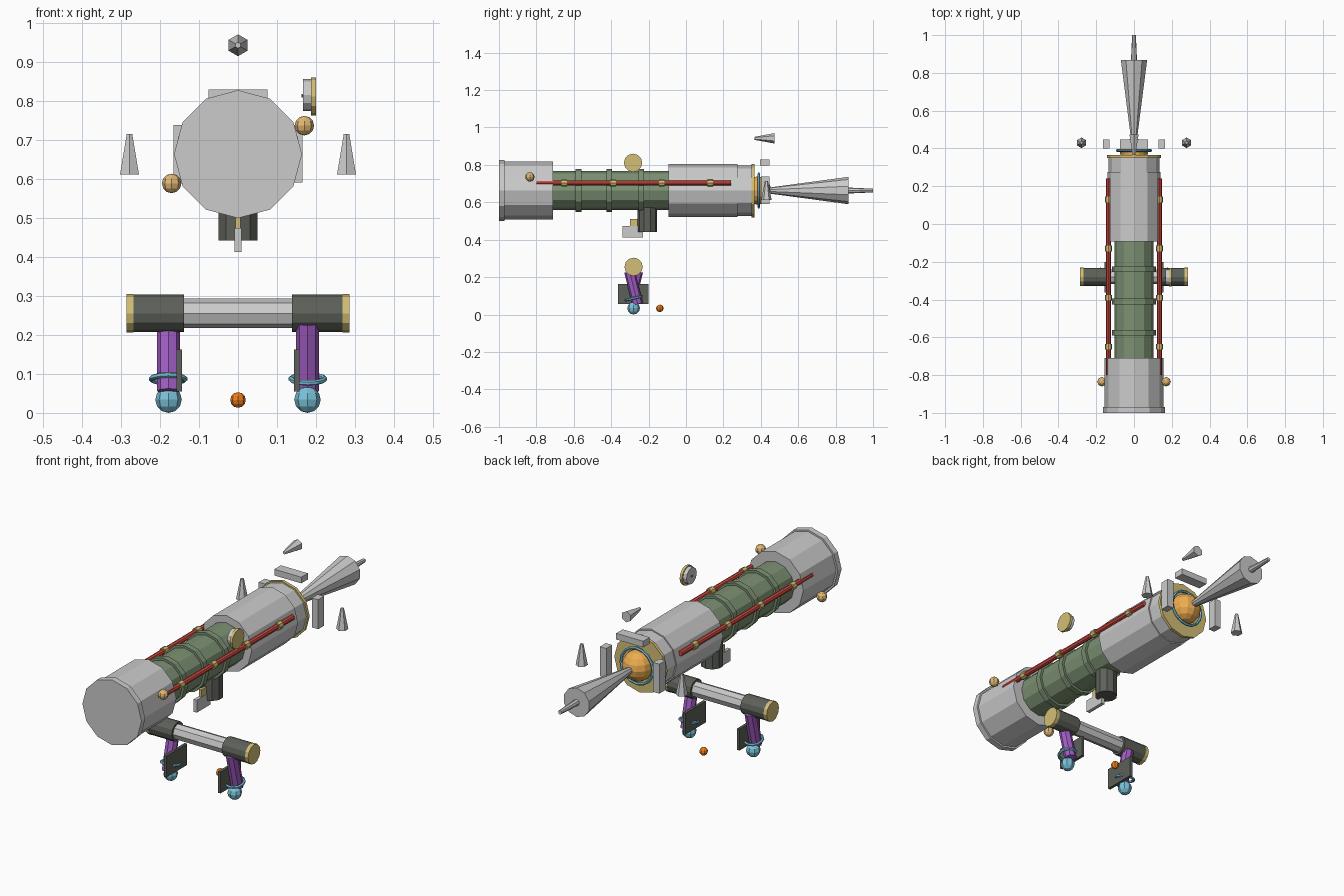
import bpy, bmesh
from math import pi
from mathutils import Matrix, Euler

if "Cube" in bpy.data.objects:
    bpy.data.objects.remove(bpy.data.objects["Cube"])

COLORS = {
    "green": (.20, .28, .17), "dark": (.11, .12, .10), "red": (.65, .07, .05),
    "gold": (.65, .52, .18), "brass": (.75, .48, .18), "amber": (.85, .42, .08),
    "purple": (.36, .11, .55), "teal": (.20, .55, .70), "orange": (.85, .20, .01),
}
ROT = {"x": (0, pi / 2, 0), "y": (-pi / 2, 0, 0), "z": (0, 0, 0)}
CZ = .663      # height of the tube axis
AY = -.28      # y of the axle


def add(name, bm, loc, rot=(0, 0, 0), color=None):
    me = bpy.data.meshes.new(name)
    bm.transform(Matrix.Translation(loc) @ Euler(rot).to_matrix().to_4x4())
    bmesh.ops.recalc_face_normals(bm, faces=bm.faces)
    bm.to_mesh(me)
    bm.free()
    ob = bpy.data.objects.new(name, me)
    bpy.context.collection.objects.link(ob)
    if color:
        mat = bpy.data.materials.get(color) or bpy.data.materials.new(color)
        mat.diffuse_color = (*COLORS[color], 1)
        mat.use_nodes = True
        mat.node_tree.nodes["Principled BSDF"].inputs["Base Color"].default_value = mat.diffuse_color
        me.materials.append(mat)
    return ob


def cone(name, loc, r1, r2, length, axis="z", sides=12, color=None, rot=None):
    bm = bmesh.new()
    bmesh.ops.create_cone(bm, cap_ends=True, segments=sides, radius1=r1, radius2=r2, depth=length)
    return add(name, bm, loc, rot or ROT[axis], color)


def tube(name, y0, y1, r0, r1=None, sides=12, color=None):
    return cone(name, (0, (y0 + y1) / 2, CZ), r0, r1 or r0, y1 - y0, "y", sides, color)


def ball(name, loc, r, color, u=8, v=6):
    bm = bmesh.new()
    bmesh.ops.create_uvsphere(bm, u_segments=u, v_segments=v, radius=r)
    return add(name, bm, loc, (0, 0, 0), color)


def box(name, x, y, z, color=None):
    bm = bmesh.new()
    bmesh.ops.create_cube(bm, size=1)
    bmesh.ops.scale(bm, vec=(x[1] - x[0], y[1] - y[0], z[1] - z[0]), verts=bm.verts)
    return add(name, bm, (sum(x) / 2, sum(y) / 2, sum(z) / 2), (0, 0, 0), color)


def ring(name, loc, R, r, rot, color, n=12, m=6):
    bm = bmesh.new()
    geo = bmesh.ops.create_circle(bm, segments=m, radius=r)["verts"]
    bmesh.ops.transform(bm, verts=geo, matrix=Matrix.Translation((R, 0, 0)) @ Matrix.Rotation(pi / 2, 4, "X"))
    bmesh.ops.spin(bm, geom=bm.verts[:] + bm.edges[:], angle=2 * pi, steps=n,
                   axis=(0, 0, 1), cent=(0, 0, 0), use_merge=True)
    bmesh.ops.remove_doubles(bm, verts=bm.verts, dist=1e-4)
    return add(name, bm, loc, rot, color)


# main tube
tube("front_rim", -1, -.97, .164)
tube("front_sleeve", -.975, -.71, .155)
tube("green_barrel", -.72, -.08, .104, color="green")
for y in (-.575, -.41, -.24):
    tube("barrel_band", y - .015, y + .015, .116, color="green")
tube("rear_sleeve", -.093, .275, .141)
tube("rear_collar", .27, .352, .135)
tube("rear_flange", .35, .365, .143, color="gold")

# rear core, ring and tail cone
ball("core", (0, .38, CZ), .075, "amber", 12, 8)
ring("core_ring", (0, .389, CZ), .089, .007, ROT["y"], "teal", 16)
tube("tail_cone", .43, .868, .014, .073, 10)
tube("tail_rod", .866, 1, .016, .010, 8)

# floating plates and spikes behind the tube
box("top_plate", (-.075, .075), (.395, .447), (.798, .829))
cone("top_spike", (0, .42, .942), .008, .028, .108, "y", 6)
for s in (-1, 1):
    box("side_plate", sorted((s * .13, s * .165)), (.40, .447), (.59, .738))
    cone("side_spike", (s * .278, .43, .663), .028, .008, .104, "z", 6)

# red side pipes with clips, and brass knobs
for s in (-1, 1):
    cone("side_pipe", (s * .135, -.28, .704), .013, .013, 1.04, "y", 8, "red")
    for y in (-.65, -.39, -.13, .13):
        cone("pipe_clip", (s * .135, y, .704), .019, .019, .03, "y", 8, "gold")
    ball("knob", (s * .17, -.835, .662 + s * .074), .025, "brass")

# dial
cone("dial_body", (.178, -.283, .814), .041, .041, .022, "x")
cone("dial_rim", (.193, -.283, .811), .049, .049, .013, "x", 12, "gold")
cone("dial_pin", (.166, -.283, .813), .005, .005, .006, "x", 6, "red")

# grip and trigger
cone("grip", (0, -.207, .511), .053, .053, .138, "z", 10, "dark")
box("trigger", (-.009, .009), (-.34, -.23), (.412, .474))
box("trigger_link", (-.006, .006), (-.30, -.26), (.473, .51), "gold")

# axle and legs
cone("axle", (0, AY, .255), .038, .038, .30, "x", 8)
for s in (-1, 1):
    cone("axle_sleeve", (s * .204, AY, .255), .048, .048, .13, "x", 12, "dark")
    cone("axle_cap", (s * .277, AY, .255), .049, .049, .018, "x", 12, "gold")
    cone("leg", (s * .178, AY, .143), .029, .029, .18, "z", 8, "purple", (s * .24, 0, 0))
    box("leg_plate", sorted((s * .143, s * .157)), (-.363, -.20), (.055, .162), "dark")
    ring("leg_ring", (s * .179, AY, .087), .043, .007, (s * .24, 0, 0), "teal", 12)
    ball("foot", (s * .178, AY, .034), .034, "teal")

# loose bead
ball("bead", (0, -.14, .033), .02, "orange")
